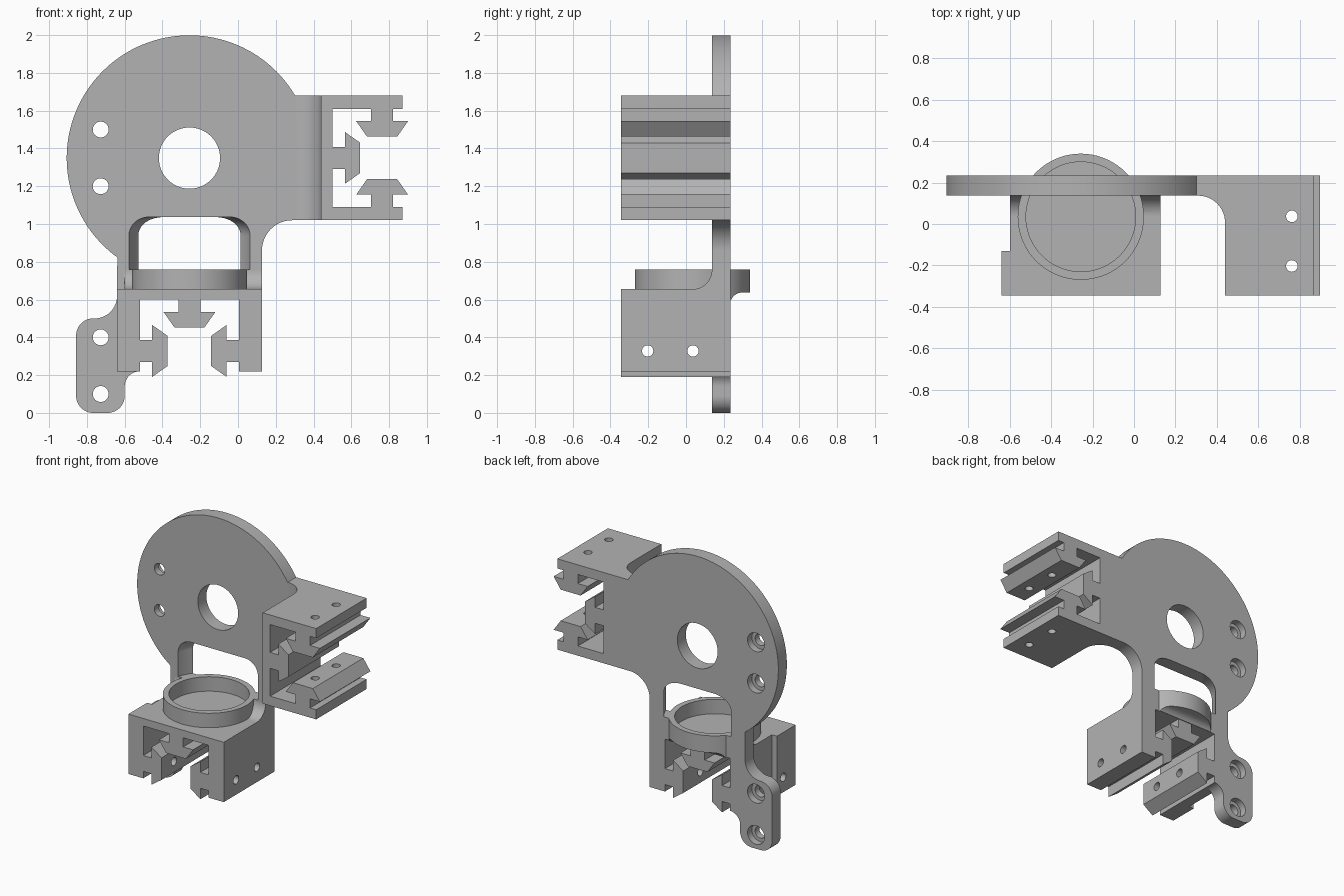
import bpy, bmesh
from math import sin, cos, radians, pi
from mathutils import Vector

cube = bpy.data.objects.get("Cube")
if cube:
    bpy.data.objects.remove(cube, do_unlink=True)

grey = bpy.data.materials.new("plain grey")
grey.use_nodes = True
grey.diffuse_color = (0.45, 0.45, 0.45, 1)
for node in grey.node_tree.nodes:
    if node.type == 'BSDF_PRINCIPLED':
        node.inputs["Base Color"].default_value = grey.diffuse_color

FRONT, FACE, BACK = -0.345, 0.137, 0.235   # bracket front, plate front, plate back
AX, AY = -0.257, 0.035                     # axis of the ring
DISC_Z = 1.349


def finish(name, bm):
    bmesh.ops.recalc_face_normals(bm, faces=bm.faces)
    mesh = bpy.data.meshes.new(name)
    bm.to_mesh(mesh)
    bm.free()
    mesh.materials.append(grey)
    obj = bpy.data.objects.new(name, mesh)
    bpy.context.scene.collection.objects.link(obj)
    return obj


def prism(name, pts, axis, a, b):
    """Extrude a 2D outline along an axis from a to b."""
    place = {'x': lambda u, v: (a, u, v),
             'y': lambda u, v: (u, a, v),
             'z': lambda u, v: (u, v, a)}[axis]
    bm = bmesh.new()
    face = bm.faces.new([bm.verts.new(place(*p)) for p in pts])
    new = bmesh.ops.extrude_face_region(bm, geom=[face])["geom"]
    shift = Vector([b - a if c == axis else 0 for c in 'xyz'])
    bmesh.ops.translate(bm, vec=shift,
                        verts=[g for g in new if isinstance(g, bmesh.types.BMVert)])
    return finish(name, bm)


def arc(cx, cy, r, start, end, n=12):
    angles = [radians(start + (end - start) * i / n) for i in range(n + 1)]
    return [(cx + r * cos(t), cy + r * sin(t)) for t in angles]


def cylinder(name, cx, cy, r, axis, a, b, n=48):
    return prism(name, arc(cx, cy, r, 0, 360, n)[:-1], axis, a, b)


def box(name, x, y, z):
    return prism(name, [(x[0], y[0]), (x[1], y[0]), (x[1], y[1]), (x[0], y[1])], 'z', *z)


def combine(obj, other, operation):
    mod = obj.modifiers.new(operation, 'BOOLEAN')
    mod.operation, mod.solver, mod.object = operation, 'EXACT', other
    bpy.context.view_layer.objects.active = obj
    bpy.ops.object.modifier_apply(modifier=mod.name)
    bpy.data.objects.remove(other, do_unlink=True)


def slot_key(cx, cy, tx, ty):
    """Necked, tapered key growing from a wall that runs along (tx, ty)."""
    dx, dy = ty, -tx
    half = [(-0.058, 0), (-0.058, 0.066), (-0.137, 0.066), (-0.08, 0.147)]
    path = half + [(-s, d) for s, d in reversed(half)]
    return [(cx + tx * s + dx * d, cy + ty * s + dy * d) for s, d in path]


# Round back plate with leg and screw tab
outline = (arc(AX, DISC_Z, 0.65, 30.6, 234, 72)
           + arc(-0.76, 0.62, 0.12, 0, -90)
           + arc(-0.767, 0.41, 0.09, 90, 180)
           + arc(-0.767, 0.09, 0.09, 180, 270)
           + arc(-0.69, 0.09, 0.09, 270, 360)
           + arc(-0.52, 0.14, 0.08, 180, 90)
           + [(-0.52, 0.62), (0.127, 0.62)]
           + arc(0.287, 0.86, 0.16, 180, 90)
           + [(0.47, 1.02), (0.47, 1.68)])
mount = prism("mounting_bracket", outline, 'y', FACE, BACK)

# Side rail bracket, open to the right
side = ([(0.44, 1.02), (0.87, 1.02), (0.87, 1.09)]
        + slot_key(0.763, 1.09, -1, 0) + [(0.5, 1.09)]
        + slot_key(0.5, 1.35, 0, 1) + [(0.5, 1.61)]
        + slot_key(0.763, 1.61, 1, 0)
        + [(0.87, 1.61), (0.87, 1.68), (0.44, 1.68)])
side_bracket = prism("side_bracket", side, 'y', FRONT, BACK)
side_fillet = prism("side_fillet", arc(0.31, 0.007, 0.13, 90, 0)
                    + [(0.46, 0.007), (0.46, 0.16), (0.31, 0.16)], 'z', 1.02, 1.68)

# Lower rail bracket, open downwards, with a relieved left wall
lower = ([(0.127, 0.22), (0.127, 0.655), (-0.64, 0.655), (-0.64, 0.22), (-0.52, 0.22)]
         + slot_key(-0.52, 0.328, 0, 1) + [(-0.52, 0.6)]
         + slot_key(AX, 0.6, 1, 0) + [(0.005, 0.6)]
         + slot_key(0.005, 0.328, 0, -1) + [(0.005, 0.22)])
lower_bracket = prism("lower_bracket", lower, 'y', FRONT, BACK)
combine(lower_bracket, box("relief", (-0.7, -0.6), (-0.13, 0.3), (0.1, 0.8)), 'DIFFERENCE')
lower_fillet = prism("lower_fillet", arc(0.035, 0.757, 0.102, 270, 360)
                     + [(0.16, 0.757), (0.16, 0.64), (0.035, 0.64)], 'x', -0.6, 0.127)

# Ring seat and the gusset under its rear overhang
ring = cylinder("ring_seat", AX, AY, 0.305, 'z', 0.637, 0.76, 72)
gusset = prism("ring_gusset", [(0.2, 0.65), (0.297, 0.65)]
               + arc(0.297, 0.575, 0.062, 90, 156) + [(0.2, 0.6)], 'x', -0.6, 0.1)
combine(gusset, cylinder("gusset_trim", AX, AY, 0.305, 'z', 0.5, 0.8, 72), 'INTERSECT')

for part in (lower_bracket, side_bracket, side_fillet, lower_fillet, ring, gusset):
    combine(mount, part, 'UNION')

# Round-topped clearance above the ring
bm = bmesh.new()
profile = [(0, 0.76), (0.337, 0.76)] + arc(0.237, 0.937, 0.1, 0, 90) + [(0, 1.037)]
verts = [bm.verts.new((AX + r, AY, z)) for r, z in profile]
edges = [bm.edges.new(pair) for pair in zip(verts, verts[1:])]
bmesh.ops.spin(bm, geom=verts + edges, cent=(AX, AY, 0), axis=(0, 0, 1),
               angle=2 * pi, steps=96)
bmesh.ops.remove_doubles(bm, verts=bm.verts, dist=0.0001)
cutters = [finish("clearance", bm),
           cylinder("ring_pocket", AX, AY, 0.265, 'z', 0.655, 0.9, 72),
           cylinder("centre_bore", AX, DISC_Z, 0.162, 'y', 0, 0.4, 64)]

# Counterbored screw holes through the plate
for z in (0.1, 0.4, 1.2, 1.5):
    cutters.append(cylinder("screw_hole", -0.727, z, 0.042, 'y', 0, 0.4, 32))
    cutters.append(cylinder("counterbore", -0.727, z, 0.068, 'y', 0.185, 0.4, 32))

# Set screw holes through both brackets
for y in (0.037, -0.203):
    cutters.append(cylinder("side_set_hole", 0.763, y, 0.028, 'z', 0.95, 1.75, 24))
    cutters.append(cylinder("lower_set_hole", y, 0.328, 0.03, 'x', -0.8, 0.3, 24))

for cutter in cutters:
    combine(mount, cutter, 'DIFFERENCE')

# Smooth curved faces, keep flats flat
for o in bpy.context.selected_objects:
    o.select_set(False)
mount.select_set(True)
bpy.context.view_layer.objects.active = mount
bpy.ops.object.shade_smooth_by_angle(angle=radians(30))
weighted = mount.modifiers.new("flat_normals", 'WEIGHTED_NORMAL')
weighted.keep_sharp = True
